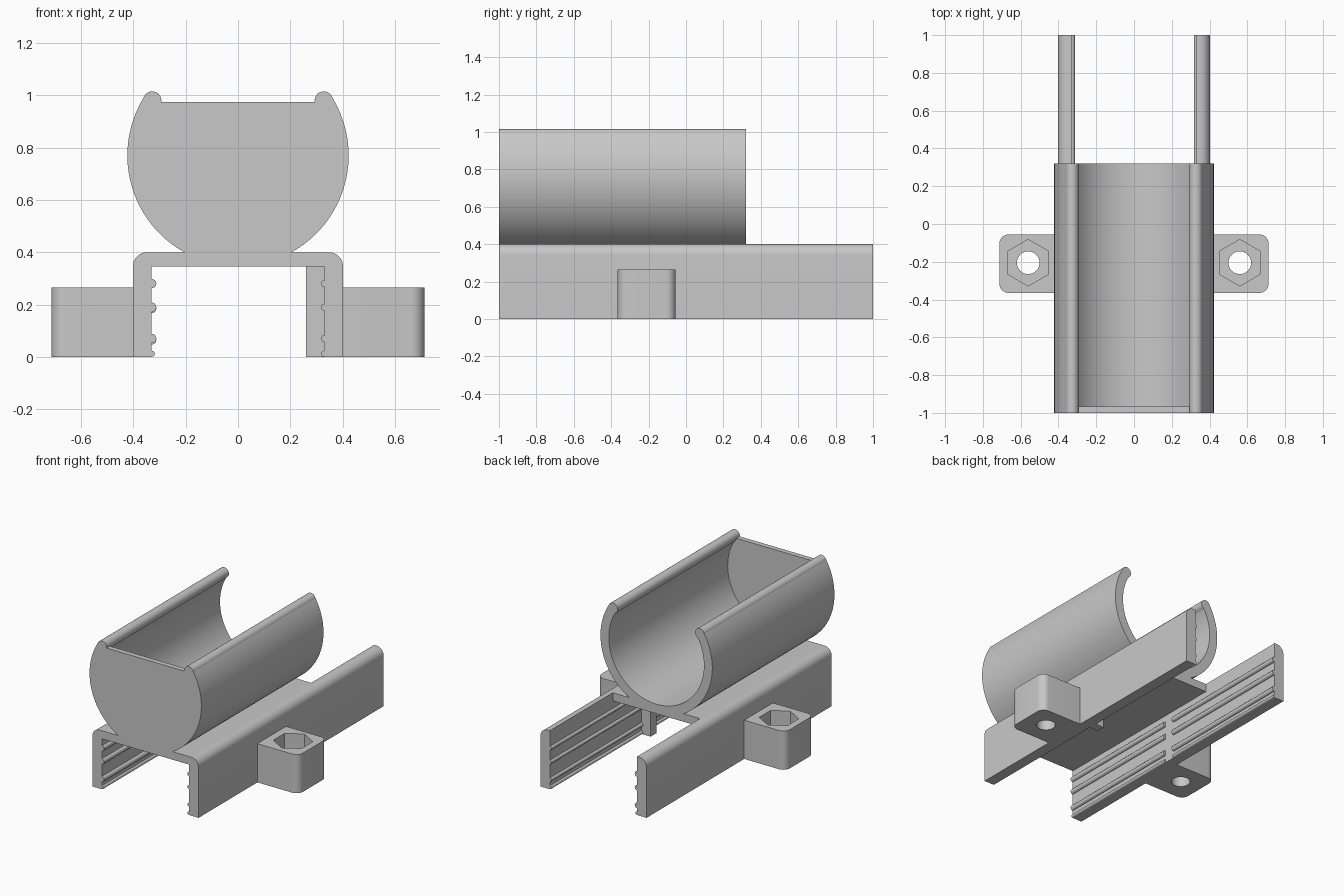
import bpy, bmesh
from math import pi, sin, cos, atan2

old = bpy.data.objects.get("Cube")
if old:
    bpy.data.objects.remove(old, do_unlink=True)

grey = bpy.data.materials.new("light grey plastic")
grey.use_nodes = True
colour = (0.58, 0.58, 0.58, 1)
grey.diffuse_color = colour
grey.node_tree.nodes["Principled BSDF"].inputs["Base Color"].default_value = colour


def arc(cx, cz, r, a0, a1, n):
    return [(cx + r * cos(a0 + (a1 - a0) * i / n),
             cz + r * sin(a0 + (a1 - a0) * i / n)) for i in range(n + 1)]


def circle(cx, cz, r, n):
    return arc(cx, cz, r, 0, 2 * pi, n)[:-1]


def extrude(name, profile, lo, hi, axis="Y"):
    """Sweep a closed 2D outline from lo to hi along an axis."""
    bm = bmesh.new()
    place = (lambda p: (p[0], lo, p[1])) if axis == "Y" else (lambda p: (p[0], p[1], lo))
    face = bm.faces.new([bm.verts.new(place(p)) for p in profile])
    grown = bmesh.ops.extrude_face_region(bm, geom=[face])["geom"]
    step = (0, hi - lo, 0) if axis == "Y" else (0, 0, hi - lo)
    bmesh.ops.translate(bm, vec=step, verts=[v for v in grown if isinstance(v, bmesh.types.BMVert)])
    bmesh.ops.recalc_face_normals(bm, faces=bm.faces[:])
    mesh = bpy.data.meshes.new(name)
    bm.to_mesh(mesh)
    bm.free()
    mesh.materials.append(grey)
    obj = bpy.data.objects.new(name, mesh)
    bpy.context.collection.objects.link(obj)
    return obj


def smooth(obj):
    bpy.ops.object.select_all(action="DESELECT")
    obj.select_set(True)
    bpy.context.view_layer.objects.active = obj
    bpy.ops.object.shade_smooth_by_angle(angle=0.5)


def cut(obj, cutter):
    mod = obj.modifiers.new("cut", "BOOLEAN")
    mod.operation = "DIFFERENCE"
    mod.solver = "EXACT"
    mod.object = cutter
    bpy.context.view_layer.objects.active = obj
    bpy.ops.object.modifier_apply(modifier=mod.name)
    bpy.data.objects.remove(cutter, do_unlink=True)


FRONT, BACK, TUBE_END = -1.0, 1.0, 0.32
AXIS_Z, R_OUT, R_IN = 0.77, 0.423, 0.36
BEAD_X, BEAD_Z = 0.328, 0.98
WALL_OUT, WALL_IN, PLATE_LOW, PLATE_TOP = 0.402, 0.33, 0.345, 0.40

# Open-topped cradle tube
end = atan2(BEAD_Z - AXIS_Z, BEAD_X)
ring = arc(0, AXIS_Z, R_OUT, end, -pi - end, 72) + arc(0, AXIS_Z, R_IN, -pi - end, end, 72)
smooth(extrude("cradle_tube", ring, FRONT, TUBE_END))

# Flat-topped disc closing the front of the tube
top = 0.975
rim = atan2(top - AXIS_Z, 0.32)
smooth(extrude("front_cap", arc(0, AXIS_Z, 0.38, rim, -pi - rim, 64), FRONT, -0.965))

# Deck under the tube, between the side walls
inset = WALL_IN
extrude("deck", [(-inset, PLATE_LOW), (inset, PLATE_LOW), (inset, PLATE_TOP), (-inset, PLATE_TOP)],
        FRONT, TUBE_END)

for side, label in ((1, "left"), (-1, "right")):
    # Rounded rim of the tube
    smooth(extrude(label + "_rim_bead", circle(side * BEAD_X, BEAD_Z, 0.035, 24), FRONT, TUBE_END))

    # Side wall with a rounded outer top edge
    fillet = 0.055
    wall = [(WALL_IN, 0), (WALL_OUT, 0)]
    wall += arc(WALL_OUT - fillet, PLATE_TOP - fillet, fillet, 0, pi / 2, 10)
    wall += [(WALL_IN, PLATE_TOP)]
    smooth(extrude(label + "_wall", [(side * x, z) for x, z in wall], FRONT, BACK))

    # Grip ridges inside the wall, broken near the middle
    radius = 0.018 if side < 0 else 0.013
    for part, y0, y1, heights in (("front", FRONT, -0.08, (0.07, 0.19, 0.28)),
                                  ("back", 0.0, BACK, (0.065, 0.185, 0.28))):
        for i, z in enumerate(heights):
            smooth(extrude(f"{label}_{part}_ridge_{i + 1}",
                           circle(side * WALL_IN, z, radius, 14), y0, y1))
        smooth(extrude(f"{label}_{part}_foot_ridge",
                       circle(side * WALL_IN, 0.012, 0.012, 12), y0, y1))

    # Mounting ear with rounded outer corners
    x0, x1, y0, y1, r = 0.39, 0.713, -0.365, -0.055, 0.05
    ear = [(x0, y1), (x0, y0)] + arc(x1 - r, y0 + r, r, -pi / 2, 0, 8)
    ear += arc(x1 - r, y1 - r, r, 0, pi / 2, 8)
    ear = extrude(label + "_ear", [(side * x, y) for x, y in ear], 0, 0.265, "Z")
    hole_x, hole_y = side * 0.56, -0.205
    cut(ear, extrude("bolt_hole", circle(hole_x, hole_y, 0.06, 32), -0.1, 0.4, "Z"))
    hexagon = [(hole_x + 0.123 * sin(k * pi / 3), hole_y + 0.123 * cos(k * pi / 3)) for k in range(6)]
    cut(ear, extrude("nut_pocket", hexagon, 0.165, 0.4, "Z"))
    smooth(ear)

# Stop post inside the left wall
extrude("stop_post", [(0.26, 0), (0.335, 0), (0.335, PLATE_LOW), (0.26, PLATE_LOW)], -0.05, 0.01)
